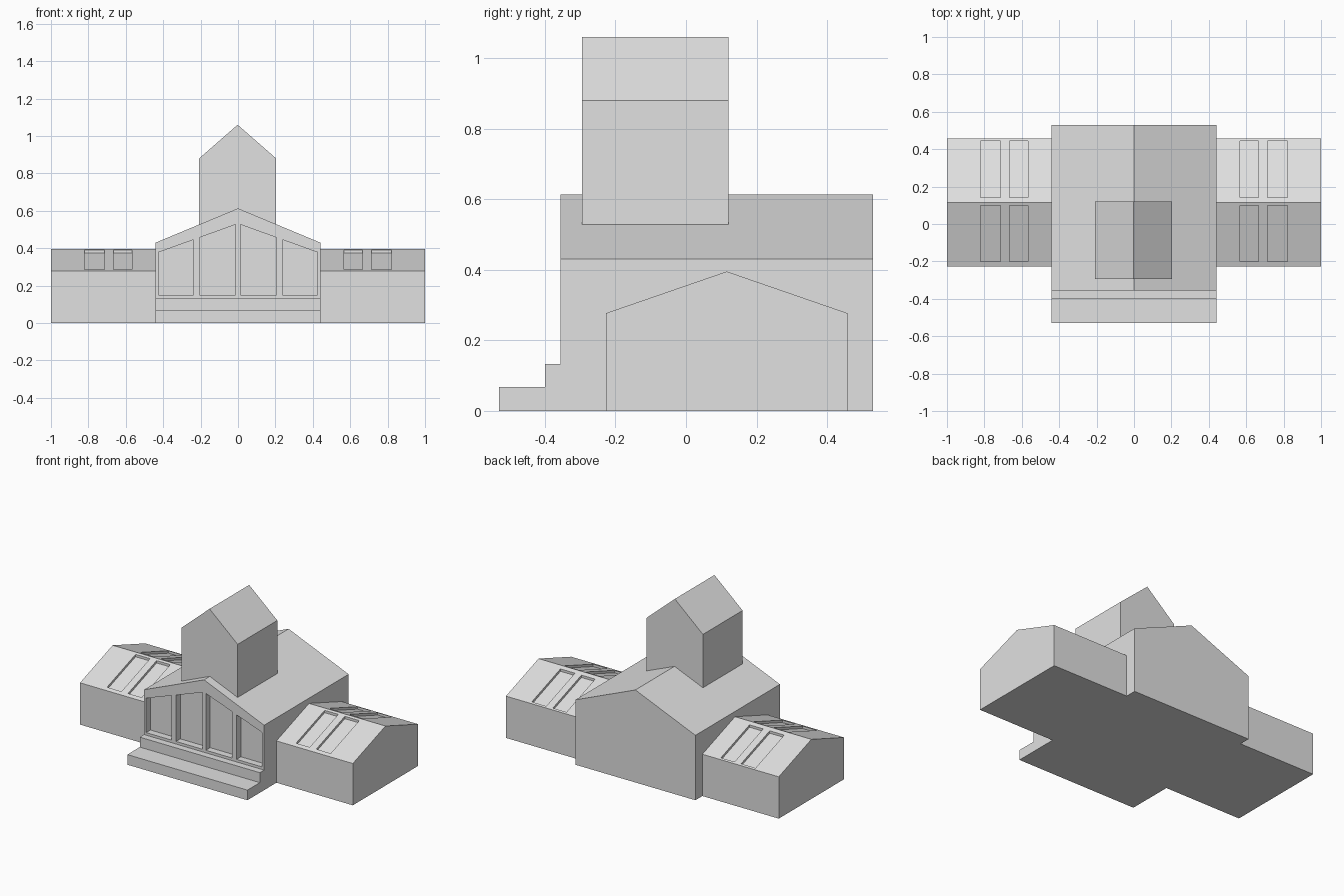
import bpy, bmesh

if "Cube" in bpy.data.objects:
    bpy.data.objects.remove(bpy.data.objects["Cube"], do_unlink=True)

stone = bpy.data.materials.new("pale grey")
stone.use_nodes = True
GREY = (0.75, 0.75, 0.75, 1)
stone.diffuse_color = GREY
stone.node_tree.nodes["Principled BSDF"].inputs["Base Color"].default_value = GREY


def add_prism(bm, profile, axis, start, end):
    """Extrude a 2D profile (x,z or y,z) along the y or x axis."""
    def place(p, t):
        return (t, p[0], p[1]) if axis == "x" else (p[0], t, p[1])
    rings = [[bm.verts.new(place(p, t)) for p in profile] for t in (start, end)]
    n = len(profile)
    faces = [bm.faces.new(r) for r in rings]
    for i in range(n):
        j = (i + 1) % n
        faces.append(bm.faces.new((rings[0][i], rings[0][j], rings[1][j], rings[1][i])))
    bmesh.ops.recalc_face_normals(bm, faces=faces)


def make_part(name, prisms):
    bm = bmesh.new()
    for prism in prisms:
        add_prism(bm, *prism)
    mesh = bpy.data.meshes.new(name)
    bm.to_mesh(mesh)
    bm.free()
    mesh.materials.append(stone)
    obj = bpy.data.objects.new(name, mesh)
    bpy.context.collection.objects.link(obj)
    return obj


def carve(obj, prisms):
    """Cut recesses into a part and bake the result."""
    cutter = make_part(obj.name + "_cutter", prisms)
    cutter.hide_render = True
    mod = obj.modifiers.new("recesses", "BOOLEAN")
    mod.operation, mod.solver, mod.object = "DIFFERENCE", "EXACT", cutter
    bpy.context.view_layer.update()
    deps = bpy.context.evaluated_depsgraph_get()
    baked = bpy.data.meshes.new_from_object(obj.evaluated_get(deps))
    obj.modifiers.clear()
    obj.data = baked
    bpy.data.objects.remove(cutter, do_unlink=True)


def gable(left, right, base, eave, ridge):
    return [(left, base), (right, base), (right, eave), ((left + right) / 2, ridge), (left, eave)]


# Main hall with four tall recessed windows under the gable
HALL, FRONT, BACK = 0.44, -0.355, 0.53
hall = make_part("main_hall", [(gable(-HALL, HALL, 0, 0.43, 0.613), "y", FRONT, BACK)])
windows = []
for side in (-1, 1):
    for inner, outer in ((0.013, 0.206), (0.238, 0.425)):
        profile = [(side * inner, 0.15), (side * outer, 0.15),
                   (side * outer, 0.531 - 0.36 * outer), (side * inner, 0.531 - 0.36 * inner)]
        windows.append((profile, "y", FRONT - 0.1, FRONT + 0.045))
carve(hall, windows)

# Front steps, as one stepped profile across the hall width
steps = [(-0.53, 0), (FRONT, 0), (FRONT, 0.133), (-0.4, 0.133), (-0.4, 0.067), (-0.53, 0.067)]
make_part("front_steps", [(steps, "x", -HALL, HALL)])

# Gabled tower rising out of the hall roof
make_part("roof_tower", [(gable(-0.208, 0.204, 0.48, 0.88, 1.06), "y", -0.295, 0.12)])

# Side wings with shallow skylights on both roof slopes
Y0, Y1, EAVE, RIDGE = -0.226, 0.457, 0.277, 0.395
MID = (Y0 + Y1) / 2
SLOPE = (RIDGE - EAVE) / (Y1 - MID)


def roof_z(y):
    return RIDGE - SLOPE * abs(y - MID)


for name, side in (("right_wing", -1), ("left_wing", 1)):
    wing = make_part(name, [(gable(Y0, Y1, 0, EAVE, RIDGE), "x", side * HALL, side)])
    skylights = []
    for a, b in ((0.566, 0.666), (0.714, 0.82)):
        for lo, hi in ((-0.2, 0.099), (0.143, 0.443)):
            profile = [(lo, roof_z(lo) - 0.016), (hi, roof_z(hi) - 0.016),
                       (hi, roof_z(hi) + 0.05), (lo, roof_z(lo) + 0.05)]
            skylights.append((profile, "x", side * a, side * b))
    carve(wing, skylights)
